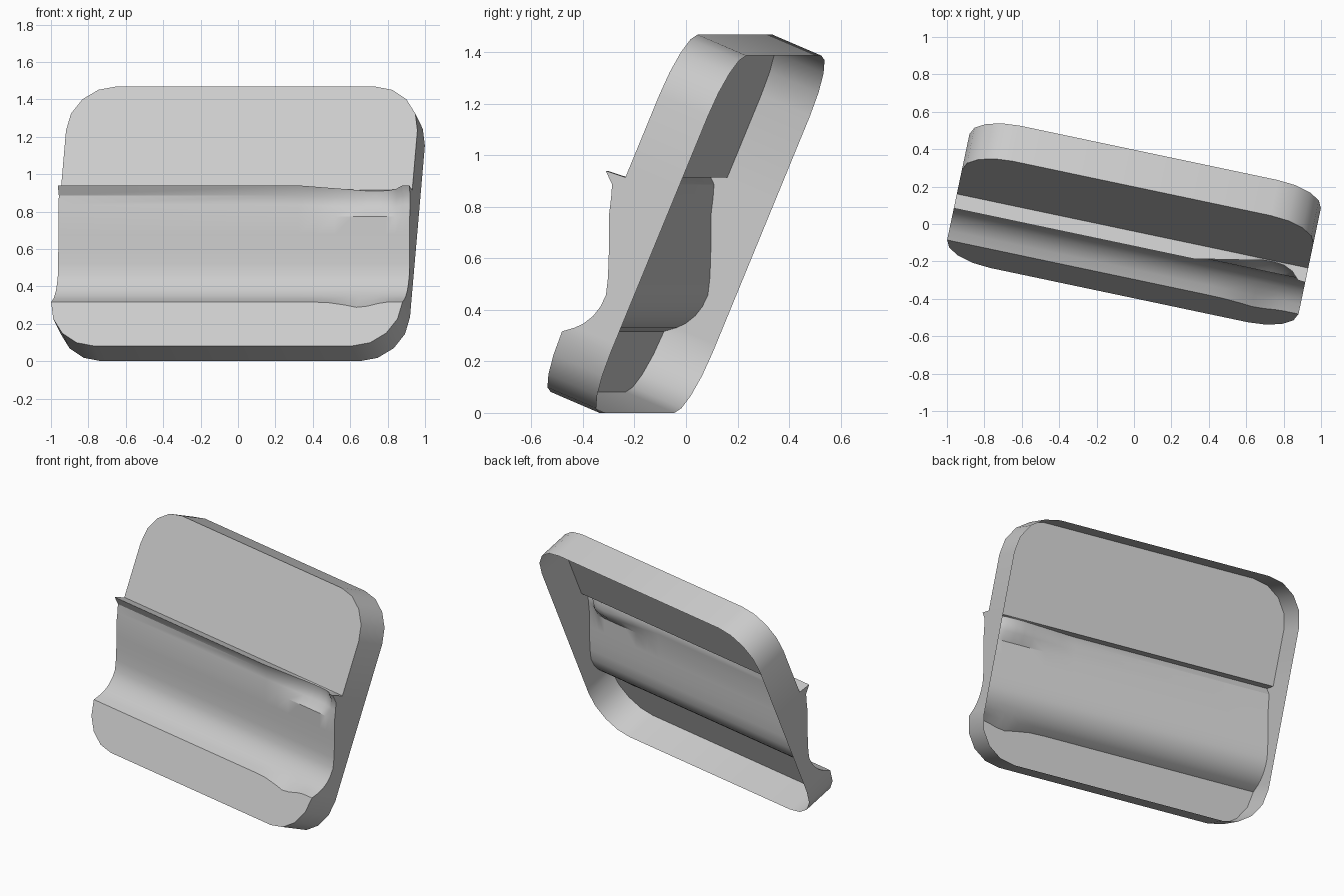
import bpy, bmesh
from math import sin, cos, pi, radians
from mathutils import Matrix, Vector

if "Cube" in bpy.data.objects:
    bpy.data.objects.remove(bpy.data.objects["Cube"])

W, L, D, R = 0.96, 1.505, 0.21, 0.255      # half width, height, depth, corner radius
TURN, TILT = radians(11.9), radians(22.8)

# Groove cross-section (v up the plate, w out of the plate), bottom edge to lip root
profile = [(.255, 0), (.289, -.042), (.318, -.068), (.358, -.0905), (.402, -.103), (.452, -.106),
           (.515, -.088), (.585, -.062), (.66, -.032), (.75, .005), (.81, .022),
           (.858, .038), (.897, .082), (.904, 0)]
# Stations across the plate: (u, lip strength, drop of the lower edge)
stations = [(-W, 1, 0), (.35, 1, 0), (.45, .75, 0), (.55, .5, .003), (.65, .25, .018),
            (.71, .08, .031), (.77, .0, .024), (.83, .12, .008), (.88, .42, 0),
            (.92, .95, 0), (W, 1, 0)]

bm = bmesh.new()

# Groove rows, with the dent near the right end
rows = []
for i, (v, w) in enumerate(profile):
    row = []
    for u, f, drop in stations:
        vv, ww = v, w
        if i == 0:
            vv -= drop
        elif i == 1:
            vv -= drop * .5
        elif 9 < i < 12:
            ww = w * f - .02 * (1 - f)
        elif i == 12:
            ww = max(w * f, .004)
        row.append(bm.verts.new((u, vv, ww)))
    rows.append(row)
for a, b in zip(rows, rows[1:]):
    for j in range(len(a) - 1):
        bm.faces.new((a[j], a[j + 1], b[j + 1], b[j]))


def corner(cx, cy, start, ks):
    return [bm.verts.new((cx + R * cos(start + k * pi / 8), cy + R * sin(start + k * pi / 8), 0))
            for k in ks]


# Flat plates below and above the groove
x = W - R
lower = corner(-x, R, pi, range(1, 5)) + corner(x, R, 1.5 * pi, range(4))
bm.faces.new(lower + rows[0][::-1])
upper = corner(x, L - R, 0, range(5)) + corner(-x, L - R, pi / 2, range(5))
bm.faces.new(rows[-1] + upper)

# Rim wall running back from the outline, open behind
rim = [e for e in bm.edges if e.is_boundary]
ext = bmesh.ops.extrude_edge_only(bm, edges=rim)
for g in ext["geom"]:
    if isinstance(g, bmesh.types.BMVert):
        g.co.z = -D
bmesh.ops.recalc_face_normals(bm, faces=bm.faces)

# Turn and lean the plate, then stand it on the ground
s, c, st, ct = sin(TURN), cos(TURN), sin(TILT), cos(TILT)
m = Matrix(((c, st * s, -ct * s), (-s, st * c, -ct * c), (0, ct, st))).to_4x4()
bmesh.ops.translate(bm, verts=bm.verts, vec=Vector((0, -L / 2, D / 2)))
bm.transform(m)
low = min(v.co.z for v in bm.verts)
bmesh.ops.translate(bm, verts=bm.verts, vec=Vector((0, 0, -low)))

me = bpy.data.meshes.new("grooved_plate")
bm.to_mesh(me)
bm.free()
ob = bpy.data.objects.new("grooved_plate", me)
bpy.context.collection.objects.link(ob)
bpy.context.view_layer.objects.active = ob
ob.select_set(True)
bpy.ops.object.shade_smooth_by_angle(angle=radians(30))
